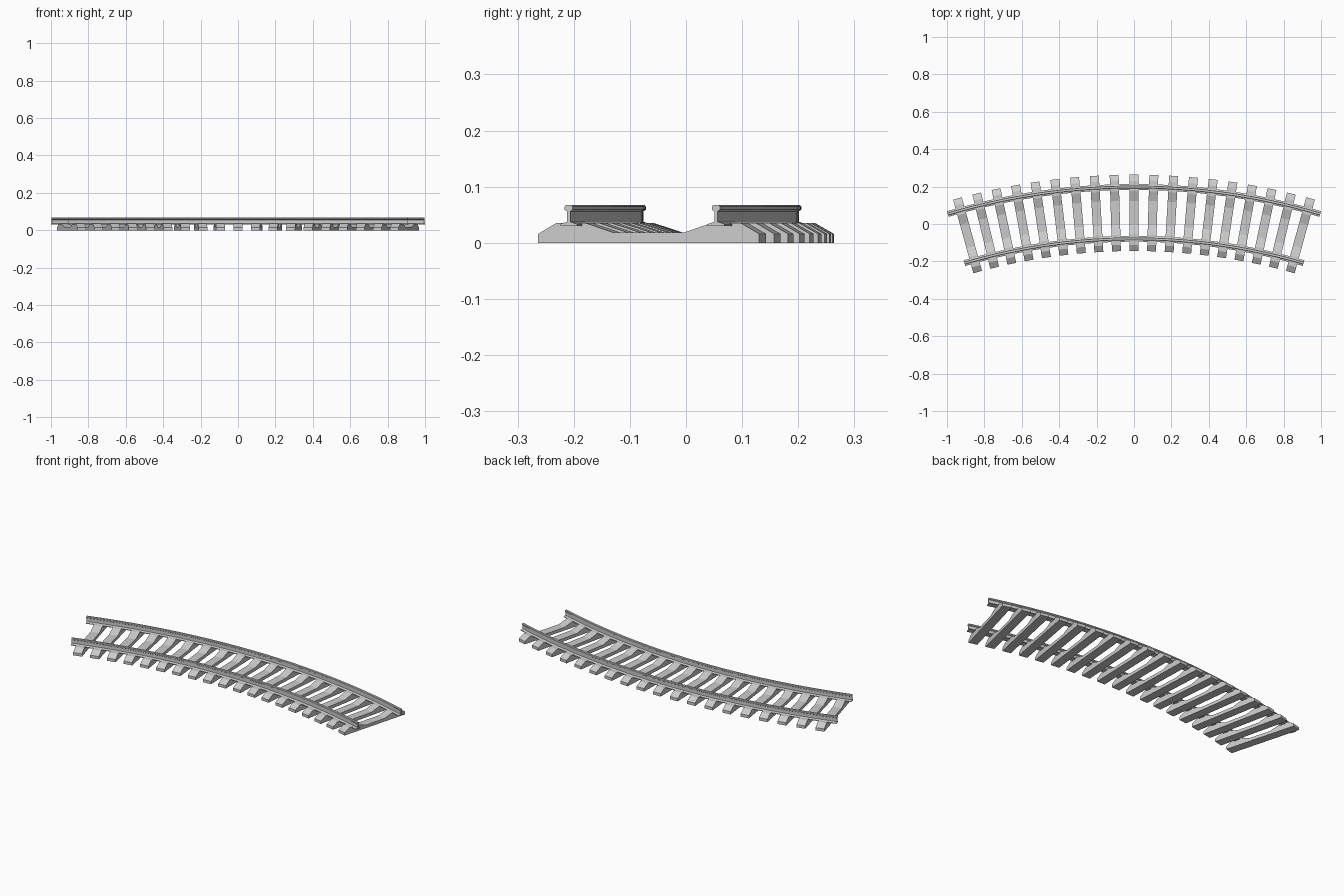
import bpy, bmesh
from math import sin, cos, asin, radians

if "Cube" in bpy.data.objects:
    bpy.data.objects.remove(bpy.data.objects["Cube"])

CY = -3.302                  # y of the curve's centre
R_OUT, R_IN = 3.5, 3.223     # rail centre radii
R_MID = (R_OUT + R_IN) / 2


def polar(r, a, z, side=0.0):
    """Point at radius r, angle a from +y, shifted sideways along the track."""
    return (r * sin(a) + side * cos(a), CY + r * cos(a) - side * sin(a), z)


def loft(name, rings):
    """Skin a list of closed rings and cap both ends."""
    bm = bmesh.new()
    vs = [[bm.verts.new(p) for p in ring] for ring in rings]
    n = len(rings[0])
    for a, b in zip(vs, vs[1:]):
        for i in range(n):
            j = (i + 1) % n
            bm.faces.new((a[i], a[j], b[j], b[i]))
    bm.faces.new(vs[0])
    bm.faces.new(vs[-1])
    bmesh.ops.recalc_face_normals(bm, faces=bm.faces)
    me = bpy.data.meshes.new(name)
    bm.to_mesh(me)
    bm.free()
    ob = bpy.data.objects.new(name, me)
    bpy.context.collection.objects.link(ob)
    return ob


# Rail cross-section: foot, web and head, mirrored about its centre
half = [(.0155, .030), (.0155, .0335), (.003, .0375), (.003, .056),
        (.0075, .059), (.0075, .0645), (.0055, .067)]
rail_profile = half + [(-x, z) for x, z in reversed(half)]


def rail(name, r, end_x, steps=36):
    a_end = asin(end_x / (r + .0155))
    angles = [a_end * (2 * i / steps - 1) for i in range(steps + 1)]
    loft(name, [[polar(r + x, a, z) for x, z in rail_profile] for a in angles])


rail("outer_rail", R_OUT, 1.0)
rail("inner_rail", R_IN, 0.911)

# Sleeper side profile: sloped ends, raised rail seats, low middle
half = [(.064, .018), (.116, .035), (.171, .035), (.204, .016), (.204, 0)]
sleeper_profile = half + [(-t, z) for t, z in reversed(half)]

# Sleepers spread evenly along the arc
COUNT, SPREAD, HALF_W = 19, radians(15.35), .024
for i in range(COUNT):
    a = SPREAD * (2 * i / (COUNT - 1) - 1)
    loft(f"sleeper_{i + 1:02d}",
         [[polar(R_MID + t, a, z, s) for t, z in sleeper_profile]
          for s in (-HALF_W, HALF_W)])
